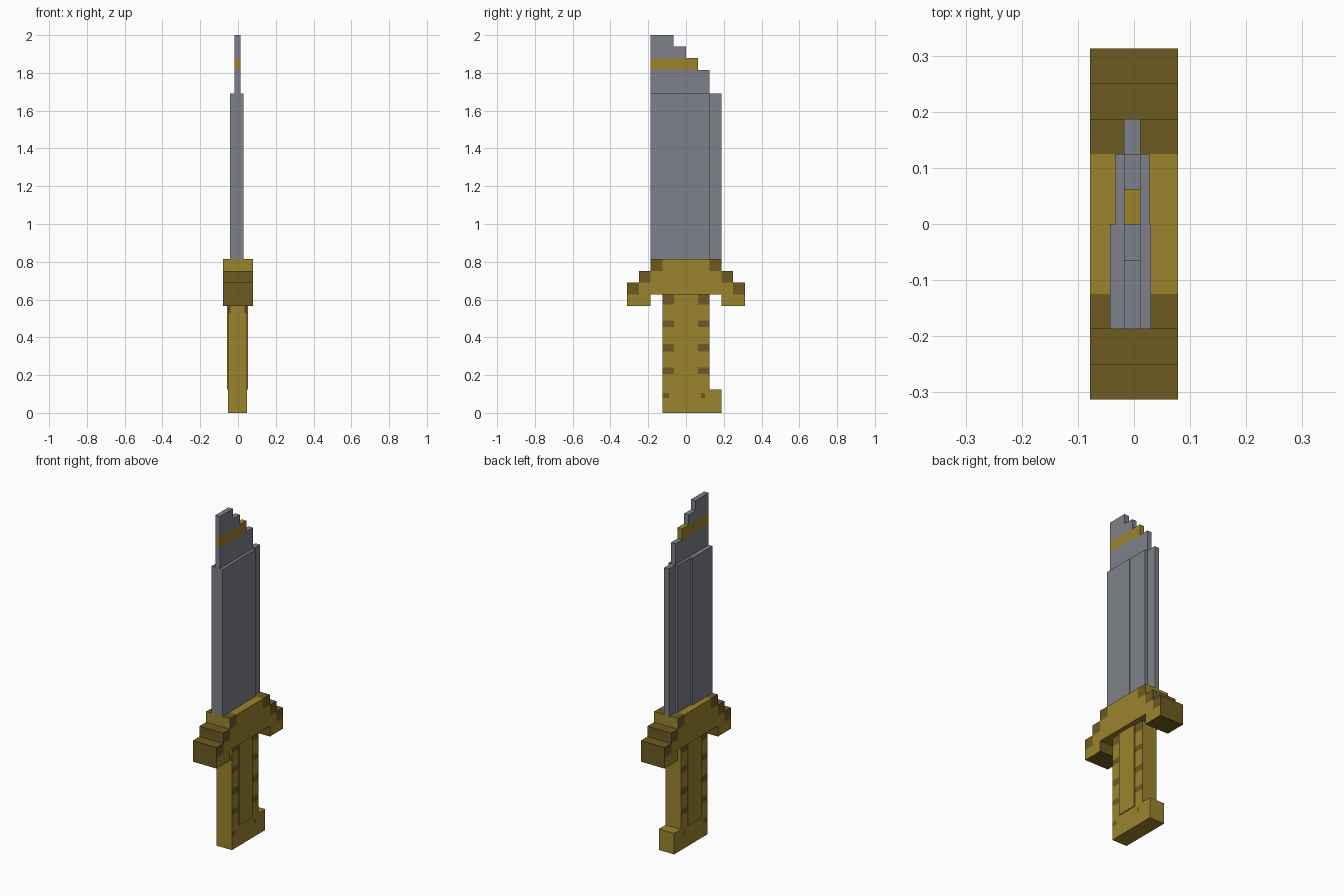
import bpy, bmesh
from mathutils import Vector

if "Cube" in bpy.data.objects:
    bpy.data.objects.remove(bpy.data.objects["Cube"])


def material(name, rgb):
    m = bpy.data.materials.new(name)
    lin = [((c / 255 + 0.055) / 1.055) ** 2.4 for c in rgb]
    m.diffuse_color = (*lin, 1)
    m.use_nodes = True
    m.node_tree.nodes["Principled BSDF"].inputs["Base Color"].default_value = m.diffuse_color
    return m


STEEL, GOLD, DARK = 0, 1, 2
MATERIALS = [material("steel grey", (126, 129, 139)),
             material("gold", (155, 132, 46)),
             material("dark gold", (109, 91, 34))]


def stepped_solid(name, xs, ys, zs, inside, colour):
    """Closed solid from grid cells; inside(y, z) picks cells, colour(centre, normal) paints faces."""
    axes = (xs, ys, zs)
    size = [len(a) - 1 for a in axes]
    bm = bmesh.new()
    verts = {}

    def corner(i):
        if i not in verts:
            verts[i] = bm.verts.new([axes[a][i[a]] for a in range(3)])
        return verts[i]

    def filled(c):
        if any(c[a] < 0 or c[a] >= size[a] for a in range(3)):
            return False
        return inside((ys[c[1]] + ys[c[1] + 1]) / 2, (zs[c[2]] + zs[c[2] + 1]) / 2)

    cells = [(i, j, k) for i in range(size[0]) for j in range(size[1]) for k in range(size[2])]
    for c in filter(filled, cells):
        for a in range(3):
            for s in (0, 1):
                n = list(c)
                n[a] += 2 * s - 1
                if filled(n):
                    continue
                loop = []
                for u, v in ((0, 0), (1, 0), (1, 1), (0, 1)):
                    p = list(c)
                    p[a] += s
                    p[(a + 1) % 3] += u
                    p[(a + 2) % 3] += v
                    loop.append(corner(tuple(p)))
                face = bm.faces.new(loop if s else loop[::-1])
                normal = Vector((0, 0, 0))
                normal[a] = 2 * s - 1
                face.material_index = colour(face.calc_center_median(), normal)
    mesh = bpy.data.meshes.new(name)
    bm.to_mesh(mesh)
    bm.free()
    for m in MATERIALS:
        mesh.materials.append(m)
    obj = bpy.data.objects.new(name, mesh)
    bpy.context.collection.objects.link(obj)
    return obj


def box(name, x, y, z, index):
    return stepped_solid(name, x, y, z, lambda y, z: True, lambda c, n: index)


# Blade: thick spine, thinner middle, and a thin cutting edge with the stepped tip
box("blade_spine", (-0.043, 0.030), (-0.1875, 0), (0.815, 1.69), STEEL)
box("blade_middle", (-0.033, 0.028), (0, 0.125), (0.815, 1.69), STEEL)


def in_edge_and_tip(y, z):
    if z < 1.69:
        return y > 0.125
    steps = ((1.815, 0.125), (1.88, 0.0625), (1.94, 0), (2, -0.065))
    return y < next(limit for top, limit in steps if z < top)


stepped_solid("blade_edge_and_tip", (-0.018, 0.012),
              (-0.1875, -0.065, 0, 0.0625, 0.125, 0.1875),
              (0.815, 1.69, 1.815, 1.88, 1.94, 2), in_edge_and_tip,
              lambda c, n: GOLD if 1.81 < c.z < 1.885 and (abs(n.z) < 0.5 or c.z > 1.85) else STEEL)


# Guard: stepped crosspiece with drooping ends and dark stepped corners
def in_guard(y, z):
    y = abs(y)
    if z < 0.628:
        return y > 0.1875
    return y < (0.3125 if z < 0.69 else 0.25 if z < 0.752 else 0.1875)


def guard_colour(c, n):
    y = abs(c.y)
    if abs(n.y) > 0.5:
        dark = c.z < 0.752
    elif n.z > 0.5:
        dark = y > 0.125
    elif n.z < -0.5:
        dark = y > 0.1875
    else:
        dark = ((0.125 < y < 0.1875 and c.z > 0.752) or (0.1875 < y < 0.25 and c.z > 0.69)
                or (y > 0.25 and c.z > 0.628))
    return DARK if dark else GOLD


stepped_solid("guard", (-0.0785, 0.0785),
              (-0.3125, -0.25, -0.1875, -0.125, 0.125, 0.1875, 0.25, 0.3125),
              (0.565, 0.628, 0.69, 0.752, 0.815), in_guard, guard_colour)


# Grip with hooked pommel and dark notches along both sides
NOTCHES = ((0.205, 0.24), (0.325, 0.365), (0.455, 0.49), (0.575, 0.628))


def grip_colour(c, n):
    if abs(n.x) > 0.5:
        if 0.0625 < abs(c.y) < 0.125 and any(a < c.z < b for a, b in NOTCHES):
            return DARK
        if 0.08 < c.z < 0.105 and (c.y < -0.09 or 0.08 < c.y < 0.1):
            return DARK
    if n.y < -0.5 and 0.53 < c.z < 0.575 and abs(c.x + 0.003) > 0.033:
        return DARK
    return GOLD


stepped_solid("grip", (-0.053, -0.037, 0.031, 0.047),
              (-0.125, -0.09, -0.0625, 0.0625, 0.08, 0.1, 0.125, 0.1875),
              (0, 0.08, 0.105, 0.125, *[z for n in NOTCHES[:3] for z in n], 0.53, 0.575, 0.628),
              lambda y, z: y < 0.125 or z < 0.125, grip_colour)

# Raised panels on both sides of the grip
for side, x in (("left", (-0.058, -0.053)), ("right", (0.047, 0.052))):
    box("grip_panel_" + side, x, (-0.0625, 0.0625), (0.125, 0.628), GOLD)
